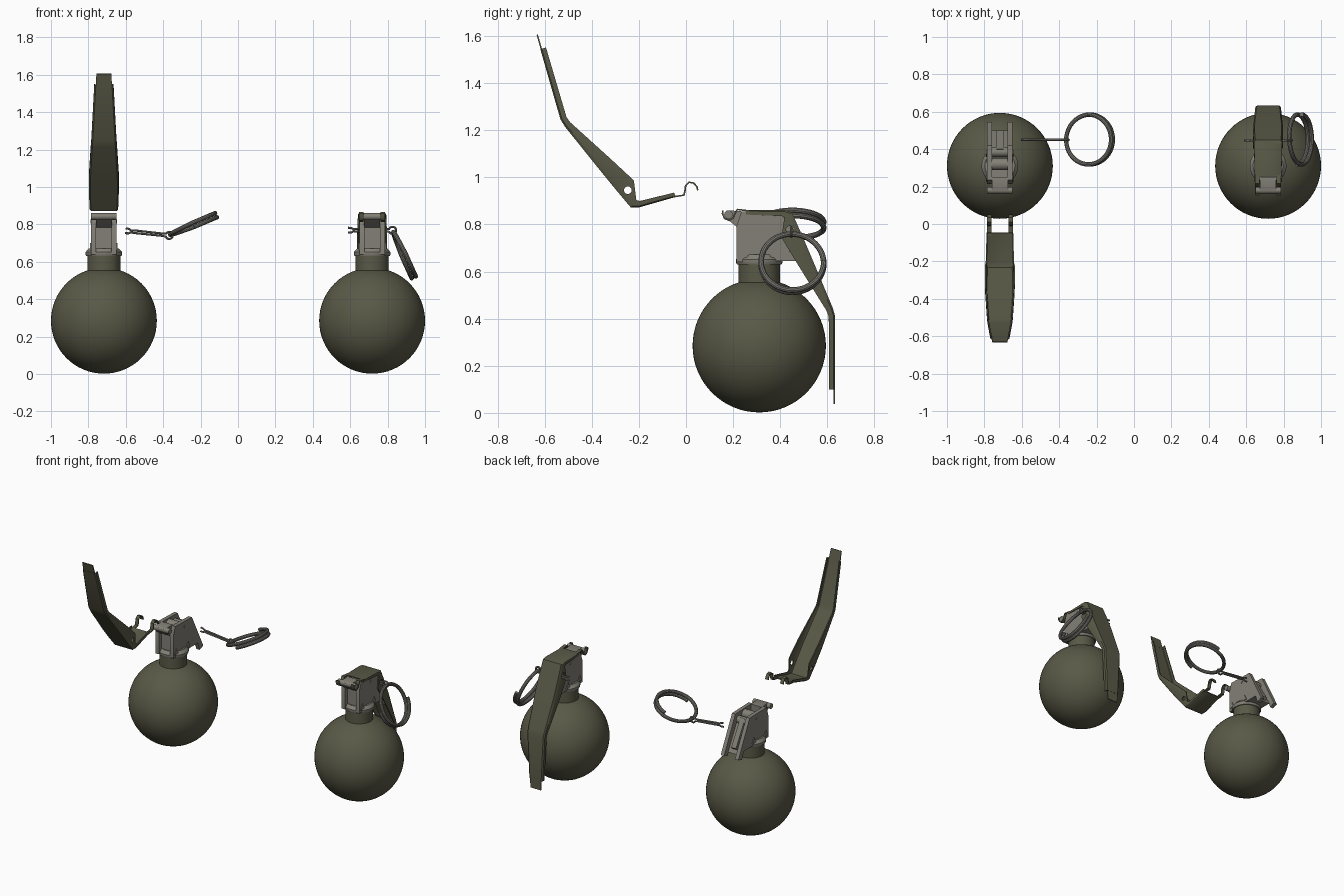
import bpy, bmesh, math
from mathutils import Matrix, Vector

if "Cube" in bpy.data.objects:
    bpy.data.objects.remove(bpy.data.objects["Cube"])

CX = 0.717   # sideways offset of each grenade
CY = 0.311   # depth of both bodies


def material(name, rgb):
    m = bpy.data.materials.new(name)
    m.diffuse_color = (*rgb, 1)
    m.use_nodes = True
    m.node_tree.nodes["Principled BSDF"].inputs["Base Color"].default_value = m.diffuse_color
    return m


OLIVE = material("olive_paint", (0.100, 0.100, 0.063))
GREY = material("fuse_metal", (0.225, 0.215, 0.18))
STEEL = material("ring_steel", (0.185, 0.18, 0.16))


def add(name, bm, mat, angle=35):
    bmesh.ops.recalc_face_normals(bm, faces=bm.faces[:])
    me = bpy.data.meshes.new(name)
    bm.to_mesh(me)
    bm.free()
    ob = bpy.data.objects.new(name, me)
    bpy.context.collection.objects.link(ob)
    me.materials.append(mat)
    smooth(ob, angle)
    return ob


def smooth(ob, angle=35):
    bpy.ops.object.select_all(action='DESELECT')
    ob.select_set(True)
    bpy.context.view_layer.objects.active = ob
    bpy.ops.object.shade_smooth_by_angle(angle=math.radians(angle))


def bake(ob):
    """Replace an object's data by its evaluated mesh."""
    bpy.context.view_layer.update()
    me = bpy.data.meshes.new_from_object(
        ob.evaluated_get(bpy.context.evaluated_depsgraph_get()))
    new = bpy.data.objects.new(ob.name + "_mesh", me)
    bpy.context.collection.objects.link(new)
    name = ob.name
    bpy.data.objects.remove(ob)
    new.name = name
    smooth(new)
    return new


def lathe(name, profile, x, mat, steps=48):
    bm = bmesh.new()
    vs = [bm.verts.new((r, 0, z)) for r, z in profile]
    es = [bm.edges.new(p) for p in zip(vs, vs[1:])]
    bmesh.ops.spin(bm, geom=vs + es, cent=(0, 0, 0), axis=(0, 0, 1),
                   angle=math.tau, steps=steps, use_duplicate=False)
    bmesh.ops.remove_doubles(bm, verts=bm.verts[:], dist=1e-5)
    bmesh.ops.translate(bm, verts=bm.verts[:], vec=(x, CY, 0))
    return add(name, bm, mat)


def slab(name, profile, x0, x1, mat):
    """Extrude a (y, z) outline from x0 to x1."""
    bm = bmesh.new()
    f = bm.faces.new([bm.verts.new((x0, y, z)) for y, z in profile])
    r = bmesh.ops.extrude_face_region(bm, geom=[f])
    bmesh.ops.translate(bm, verts=[v for v in r["geom"] if isinstance(v, bmesh.types.BMVert)],
                        vec=(x1 - x0, 0, 0))
    return add(name, bm, mat)


def rod(name, x0, x1, y, z, r, mat, sides=24):
    circle = [(y + r * math.cos(i * math.tau / sides), z + r * math.sin(i * math.tau / sides))
              for i in range(sides)]
    return slab(name, circle, x0, x1, mat)


def tube(name, pts, r, mat):
    cu = bpy.data.curves.new(name, 'CURVE')
    cu.dimensions = '3D'
    cu.bevel_depth, cu.bevel_resolution, cu.use_fill_caps = r, 3, True
    sp = cu.splines.new('POLY')
    sp.points.add(len(pts) - 1)
    for p, co in zip(sp.points, pts):
        p.co = (*co, 1)
    cu.materials.append(mat)
    ob = bpy.data.objects.new(name, cu)
    bpy.context.collection.objects.link(ob)
    return bake(ob)


# --- body, neck and fuse housing, the same on both grenades ---
PLATE = [(0.215, 0.64), (0.215, 0.795), (0.235, 0.855), (0.42, 0.85), (0.545, 0.605),
         (0.505, 0.59), (0.485, 0.645), (0.40, 0.645)]
CORE = [(0.24, 0.64), (0.24, 0.79), (0.405, 0.79), (0.50, 0.615), (0.48, 0.645), (0.40, 0.645)]
ARM = [(0.165, 0.83), (0.165, 0.852), (0.18, 0.86), (0.25, 0.855), (0.25, 0.78), (0.215, 0.79)]


def grenade(side, x):
    bm = bmesh.new()
    bmesh.ops.create_uvsphere(bm, u_segments=64, v_segments=32, radius=0.283)
    bmesh.ops.translate(bm, verts=bm.verts[:], vec=(x, CY, 0.285))
    add(side + "_body_sphere", bm, OLIVE)
    lathe(side + "_neck", [(0, 0.52), (0.088, 0.52), (0.088, 0.635), (0, 0.635)], x, OLIVE)
    lathe(side + "_fuse_collar", [(0, 0.63), (0.094, 0.63), (0.098, 0.638), (0.098, 0.652),
                                  (0.08, 0.672), (0, 0.672)], x, GREY)
    for s, tag in ((-1, "left"), (1, "right")):
        slab(f"{side}_fuse_cheek_{tag}", PLATE, x + s * 0.042, x + s * 0.068, GREY)
        # sloping gussets at the foot of each cheek and small rivets
        for y in (0.245, 0.375):
            slab(f"{side}_gusset_{tag}", [(y - 0.02, 0.66), (y, 0.70), (y + 0.02, 0.66)],
                 x + s * 0.06, x + s * 0.073, GREY)
        rod(f"{side}_rivet_{tag}", x + s * 0.06, x + s * 0.071, 0.34, 0.815, 0.01, GREY, 12)
    slab(side + "_fuse_core", CORE, x - 0.045, x + 0.045, GREY)
    slab(side + "_hinge_arm", ARM, x - 0.042, x + 0.042, GREY)
    rod(side + "_hinge_bar", x - 0.068, x + 0.068, 0.180, 0.842, 0.018, GREY)
    # striker and its spring inside the channel
    rod(side + "_striker_spring", x - 0.044, x + 0.044, 0.32, 0.815, 0.032, GREY)
    rod(side + "_striker_pivot", x - 0.044, x + 0.044, 0.385, 0.80, 0.026, GREY)
    slab(side + "_striker_arm", [(0.39, 0.80), (0.40, 0.825), (0.50, 0.655), (0.485, 0.64)],
         x - 0.018, x + 0.018, GREY)


# --- safety lever: U-shaped strip of (outer y, z, flange edge y, z, half width) ---
STATIONS = [(0.255, 0.858, 0.255, 0.842, 0.068), (0.42, 0.858, 0.405, 0.836, 0.072),
            (0.447, 0.850, 0.418, 0.828, 0.073), (0.487, 0.760, 0.405, 0.745, 0.076),
            (0.532, 0.655, 0.477, 0.626, 0.076), (0.620, 0.445, 0.597, 0.433, 0.066),
            (0.630, 0.410, 0.606, 0.408, 0.064), (0.630, 0.100, 0.608, 0.100, 0.048)]
HOOK = [(0.27, 0.857), (0.218, 0.864), (0.209, 0.848), (0.200, 0.827), (0.182, 0.817),
        (0.164, 0.826), (0.155, 0.845), (0.156, 0.860)]


def strip(bm, rows):
    grid = [[bm.verts.new(c) for c in row] for row in rows]
    for a, b in zip(grid, grid[1:]):
        for i in range(len(a) - 1):
            bm.faces.new((a[i], a[i + 1], b[i + 1], b[i]))


def thicken(ob, t):
    m = ob.modifiers.new("thickness", 'SOLIDIFY')
    m.thickness, m.offset = t, 0


def lever(side, matrix):
    bm = bmesh.new()
    rows = []
    for y, z, fy, fz, w in STATIONS:
        half = []
        for px, k in ((w, 1), (w, 0.2), (w - 0.006, 0)):
            half.append((px, y + (fy - y) * k, z + (fz - z) * k))
        rows.append(half + [(-a, b, c) for a, b, c in reversed(half)])
    strip(bm, rows)
    ob = add(side + "_lever", bm, OLIVE)
    thicken(ob, 0.007)
    # pin hole through both flanges
    cut = rod("hole_cutter", -0.2, 0.2, 0.441, 0.778, 0.016, OLIVE)
    cut.hide_render = True
    b = ob.modifiers.new("hole", 'BOOLEAN')
    b.operation, b.object, b.solver = 'DIFFERENCE', cut, 'EXACT'
    ob = bake(ob)
    bpy.data.objects.remove(cut)
    parts = [ob]
    # thin end tongue
    bm = bmesh.new()
    strip(bm, [[(-w, 0.629, z), (w, 0.629, z)] for w, z in ((0.044, 0.12), (0.040, 0.037))])
    ob = add(side + "_lever_tongue", bm, OLIVE)
    thicken(ob, 0.006)
    parts.append(bake(ob))
    # pair of curled hooks
    for s in (-1, 1):
        bm = bmesh.new()
        strip(bm, [[(s * 0.046, y, z), (s * 0.070, y, z)] for y, z in HOOK])
        ob = add(side + "_lever_hook", bm, OLIVE, 50)
        thicken(ob, 0.007)
        parts.append(bake(ob))
    for p in parts:
        p.data.transform(matrix)


# --- split pin: two prongs and a loop, in the x-z plane ---
def split_pin(side, y, tip, head):
    tip, head = Vector(tip), Vector(head)
    d = (head - tip).normalized()
    n = Vector((-d.y, d.x))
    L = (head - tip).length
    prong = [(0, 0.013), (0.018, 0.012), (0.03, 0.005), (0.045, 0.007), (L - 0.04, 0.006)]
    loop = [(L + 0.019 * math.cos(a), 0.019 * math.sin(a))
            for a in (math.radians(155 - 310 * i / 16) for i in range(17))]
    path = prong + loop + [(s, -t) for s, t in reversed(prong)]
    pts = [tip + d * s + n * t for s, t in path]
    tube(side + "_split_pin", [(p.x, y, p.y) for p in pts], 0.006, STEEL)


# --- pull ring: one and a half turns of wire, doubled on the half far from the pin ---
def pull_ring(side, centre, away):
    u = Vector(away).normalized()
    v = Vector((0, 1, 0))
    n = u.cross(v)
    pts = []
    for i in range(97):
        a = math.radians(-90 + 540 * i / 96)
        k = min(max((math.degrees(a) - 90) / 180, 0), 1)
        h = 0.024 * k - 0.012
        pts.append(Vector(centre) + 0.133 * (u * math.cos(a) + v * math.sin(a)) + n * h)
    tube(side + "_pull_ring", pts, 0.012, STEEL)


# --- assembled grenade on the right ---
grenade("safe", CX)
lever("safe", Matrix.Translation((CX, 0, 0)))
split_pin("safe", 0.447, (0.588, 0.769), (0.826, 0.768))
pull_ring("safe", (0.885, 0.452, 0.638), (0.41, 0, -0.91))

# --- separated grenade on the left, lever thrown off and pin pulled ---
grenade("open", -CX)
lever("open", Matrix.Translation((-CX, -0.23, 0.865)) @ Matrix.Rotation(math.radians(196), 4, 'X')
      @ Matrix.Translation((0, -0.447, -0.86)))
split_pin("open", 0.45, (-0.602, 0.766), (-0.368, 0.741))
pull_ring("open", (-0.24, 0.452, 0.797), (0.92, 0, 0.39))
